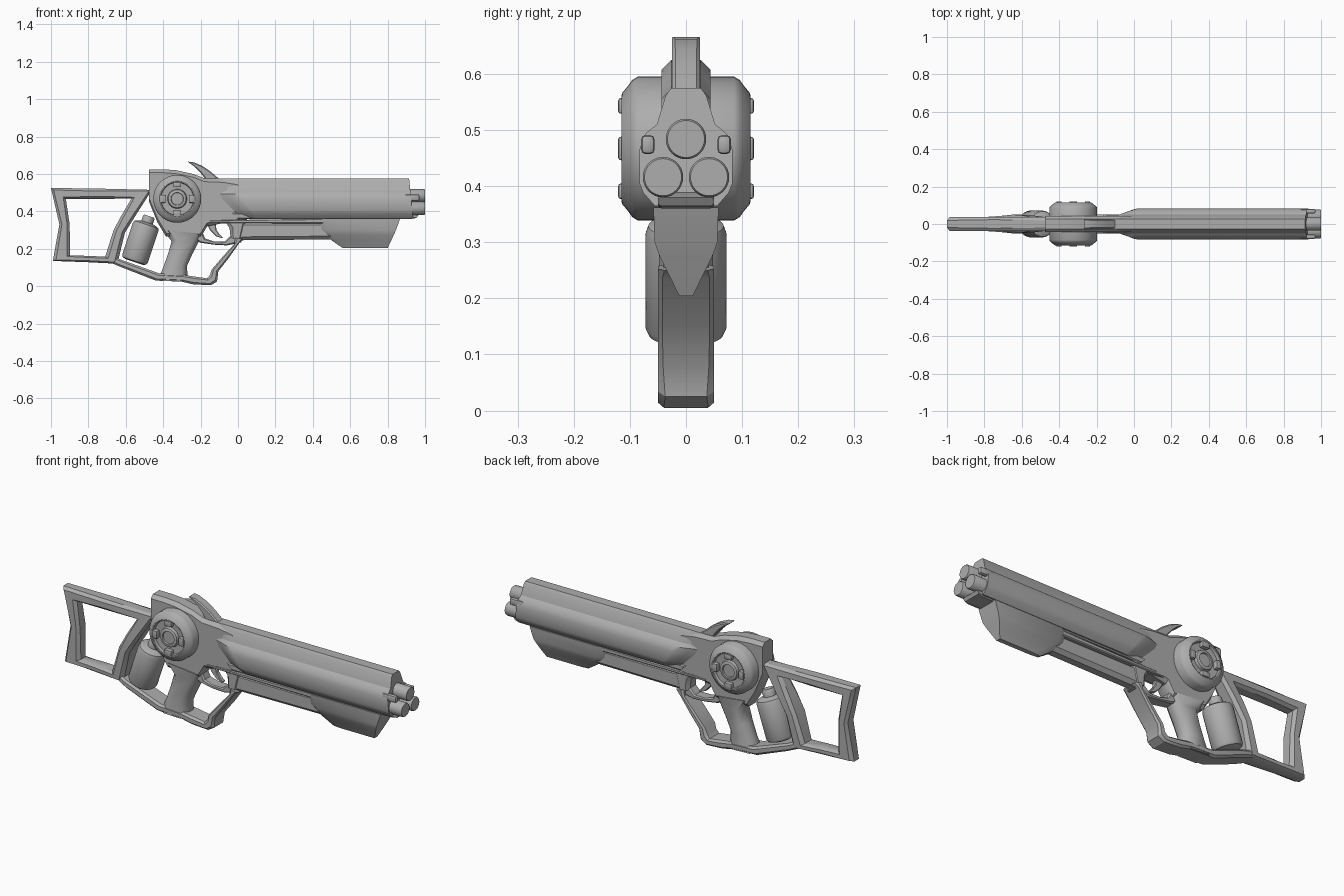
import bpy
import bmesh
from math import cos, sin, tau, radians
from mathutils import Vector, Matrix

if "Cube" in bpy.data.objects:
    bpy.data.objects.remove(bpy.data.objects["Cube"], do_unlink=True)

# One plain material for everything
grey = bpy.data.materials.new("plain_grey")
grey.use_nodes = True
colour = (.42, .42, .42, 1)
grey.diffuse_color = colour
for node in grey.node_tree.nodes:
    if node.type == 'BSDF_PRINCIPLED':
        node.inputs["Base Color"].default_value = colour
        node.inputs["Roughness"].default_value = .6


def finish(name, bm, angle=32):
    bmesh.ops.recalc_face_normals(bm, faces=bm.faces)
    mesh = bpy.data.meshes.new(name)
    bm.to_mesh(mesh)
    bm.free()
    mesh.materials.append(grey)
    for face in mesh.polygons:
        face.use_smooth = True
    mesh.set_sharp_from_angle(angle=radians(angle))
    obj = bpy.data.objects.new(name, mesh)
    bpy.context.collection.objects.link(obj)
    return obj


def loft(name, rings, closed=False, angle=32):
    """Skin a list of equal-length point rings, capping open ends."""
    bm = bmesh.new()
    loops = [[bm.verts.new(p) for p in ring] for ring in rings]
    count = len(loops[0])
    pairs = list(zip(loops, loops[1:]))
    if closed:
        pairs.append((loops[-1], loops[0]))
    else:
        bm.faces.new(loops[0])
        bm.faces.new(loops[-1])
    for a, b in pairs:
        for i in range(count):
            j = (i + 1) % count
            bm.faces.new((a[i], a[j], b[j], b[i]))
    return finish(name, bm, angle)


def strip(name, stations, width, closed=False, chamfer=.018, angle=32):
    """Sweep a chamfered bar between pairs of edge points in the side plane."""
    rings = []
    for ax, az, bx, bz, *own in stations:
        w = own[0] if own else width
        a, b = Vector((ax, 0, az)), Vector((bx, 0, bz))
        mid, half = (a + b) / 2, (a - b) / 2
        c = min(chamfer, half.length * .5, w * .6)
        u = 1 - c / half.length
        v = w - c
        shape = [(1, v), (u, w), (-u, w), (-1, v), (-1, -v), (-u, -w), (u, -w), (1, -v)]
        rings.append([mid + half * s + Vector((0, y, 0)) for s, y in shape])
    return loft(name, rings, closed, angle)


def turned(name, profile, base, axis, sides=32):
    """Lathe a (radius, height) profile around an axis."""
    turn = Vector((0, 0, 1)).rotation_difference(Vector(axis)).to_matrix()
    rings = [[Vector(base) + turn @ Vector((r * cos(tau * i / sides), r * sin(tau * i / sides), h))
              for i in range(sides)] for r, h in profile]
    return loft(name, rings)


def block(name, centre, size, bevel, spin=0):
    bm = bmesh.new()
    bmesh.ops.create_cube(bm, size=1)
    bmesh.ops.scale(bm, vec=size, verts=bm.verts)
    bmesh.ops.bevel(bm, geom=bm.edges[:], offset=bevel, segments=2, affect='EDGES', profile=.5)
    bm.transform(Matrix.Translation(centre) @ Matrix.Rotation(spin, 4, 'Y'))
    return finish(name, bm)


# Open shoulder stock
strip("stock_frame", [
    (-1, .525, -.92, .465), (-.75, .522, -.75, .467), (-.46, .515, -.57, .468),
    (-.54, .39, -.625, .375, .048), (-.605, .285, -.665, .3, .05),
    (-.645, .12, -.71, .158, .045), (-.8, .128, -.8, .162),
    (-.99, .135, -.898, .165), (-.955, .33, -.9, .33)], .037, closed=True)

# Lower frame running under the grip and up to the fore-end
strip("lower_frame", [
    (-.67, .16, -.68, .125, .04), (-.62, .14, -.62, .1), (-.42, .068, -.44, .03),
    (-.29, .06, -.3, .024), (-.22, .05, -.24, .01), (-.165, .042, -.145, .005),
    (-.15, .06, -.112, .025), (-.14, .09, -.105, .08), (-.08, .16, -.05, .15),
    (-.02, .225, .01, .235), (-.015, .26, .03, .25)], .05)

# Hand grip
strip("hand_grip", [
    (-.4, .3, -.19, .28), (-.355, .24, -.212, .235), (-.375, .17, -.245, .17),
    (-.4, .1, -.272, .11), (-.43, .03, -.27, .025)], .048, chamfer=.03, angle=50)

# Receiver housing
strip("receiver", [
    (-.475, .625, -.475, .45), (-.4, .625, -.43, .34), (-.33, .62, -.385, .265),
    (-.24, .6, -.2, .262), (-.18, .577, -.165, .32), (-.08, .573, -.09, .335),
    (0, .56, -.03, .335), (.06, .5, .04, .345)], .044)

# Trigger guard, front post and trigger
strip("trigger_guard", [
    (-.2, .31, -.24, .25), (-.175, .255, -.2, .232), (-.13, .24, -.13, .222),
    (-.07, .24, -.06, .218), (-.03, .28, .02, .235)], .03, chamfer=.008)
strip("guard_post", [(-.07, .35, .05, .37), (-.045, .31, .04, .32), (-.04, .26, .02, .24)], .04)
strip("trigger", [
    (-.17, .34, -.12, .34), (-.15, .3, -.115, .3), (-.12, .268, -.1, .28),
    (-.085, .256, -.083, .262)], .012, chamfer=.004)

# Swept fin on top
strip("top_fin", [
    (-.267, .666, -.262, .66), (-.235, .662, -.235, .641), (-.19, .643, -.205, .612),
    (-.145, .612, -.18, .58), (-.1, .573, -.16, .55)], .025, chamfer=.006, angle=40)

# Barrel cover with a faceted cross section and a sloped rear
half = [(.026, .575), (.036, .562), (.052, .51), (.073, .493), (.083, .465),
        (.083, .405), (.076, .388), (.056, .365)]
section = half + [(-y, z) for y, z in reversed(half)]
rings = []
for x, lean, squeeze in ((-.2, 1, .5), (-.15, .95, .72), (-.09, .85, .97),
                         (-.05, .7, 1), (.915, .1, 1)):
    rings.append([(x + lean * (.575 - z), y * max(squeeze, min(1, .026 / abs(y))), z)
                  for y, z in section])
loft("barrel_cover", rings)

# Three barrels and side lugs
for label, y, z in (("top", 0, .484), ("left", .041, .416), ("right", -.041, .416)):
    turned(label + "_barrel", [(.036, 0), (.036, .145), (.033, .15)], (.85, y, z), (1, 0, 0))
for label, side in (("left", 1), ("right", -1)):
    block(label + "_muzzle_lug", (.93, side * .068, .474), (.08, .024, .034), .008)

# Rails below the barrels
strip("barrel_rail", [(-.03, .39, .0, .36), (.93, .39, .93, .36), (.965, .38, .955, .365)], .05,
      chamfer=.006)
strip("lower_rail", [(-.15, .352, -.14, .338), (.5, .362, .5, .335)], .046, chamfer=.005)

# Fore-end tube and tapered front handle
strip("fore_end", [(-.02, .345, .0, .238), (.03, .345, .03, .246), (.5, .345, .5, .25)], .036)
rings = []
for z, back, front, w in ((.362, .43, .867, .058), (.3, .445, .845, .056), (.275, .465, .833, .047),
                          (.245, .5, .82, .032), (.204, .56, .8, .012)):
    rings.append([(back, -w * .6, z), (back + .04, -w, z), (front, -w, z),
                  (front, w, z), (back + .04, w, z), (back, w * .6, z)])
loft("front_handle", rings)

# Drum with recessed faces, hubs and four lugs on each side
hub_x, hub_z = -.325, .467
face = [(.128, .086), (.122, .096), (.112, .103), (.1, .113), (.095, .115), (.09, .114),
        (.087, .1), (.052, .098), (.048, .112), (.043, .115), (.034, .115), (.032, .108)]
profile = [(r, -h) for r, h in reversed(face)] + face
turned("drum", profile, (hub_x, 0, hub_z), (0, 1, 0), 40)
for side, label in ((1, "left"), (-1, "right")):
    for i in range(4):
        a = tau * i / 4
        centre = (hub_x + .076 * cos(a), side * .105, hub_z + .076 * sin(a))
        block(f"{label}_drum_lug_{i + 1}", centre, (.028, .032, .042), .005, -a)

# Tilted canister behind the grip
turned("canister", [(.05, 0), (.066, .006), (.072, .018), (.072, .196), (.067, .21), (.05, .218),
                    (.032, .222), (.032, .25), (.027, .258)], (-.556, 0, .13), (.316, 0, .949))
